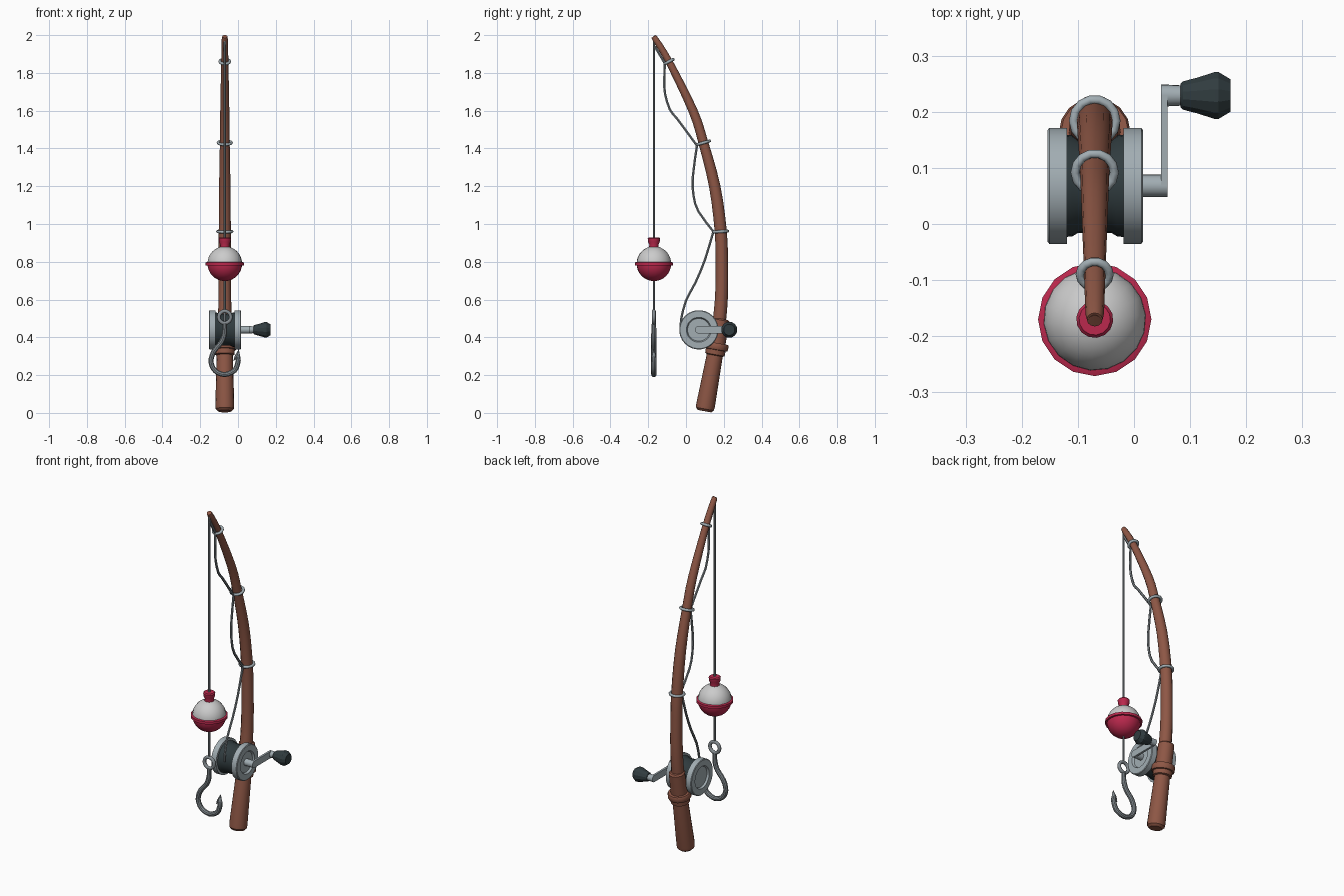
import bpy, bmesh, math
from mathutils import Vector

if "Cube" in bpy.data.objects:
    bpy.data.objects.remove(bpy.data.objects["Cube"])

CX = -0.07          # plane of the rod, line and float
LY = -0.17          # y of the hanging line
RY, RZ = 0.068, 0.44  # reel axle


def material(name, rgb):
    m = bpy.data.materials.new(name)
    m.diffuse_color = (*rgb, 1)
    m.use_nodes = True
    m.node_tree.nodes["Principled BSDF"].inputs["Base Color"].default_value = m.diffuse_color
    return m


WOOD = material("wood", (0.27, 0.095, 0.06))
METAL = material("metal", (0.36, 0.42, 0.45))
STEEL = material("steel", (0.23, 0.26, 0.28))
DARK = material("dark", (0.03, 0.045, 0.05))
RED = material("red", (0.5, 0.022, 0.075))
WHITE = material("white", (0.6, 0.6, 0.6))


def finish(ob, mat, angle=35):
    ob.data.materials.append(mat)
    bpy.ops.object.select_all(action='DESELECT')
    ob.select_set(True)
    bpy.context.view_layer.objects.active = ob
    bpy.ops.object.shade_smooth_by_angle(angle=math.radians(angle))
    return ob


def loft(name, rings, mat, sides=12, angle=35):
    """Skin circles given as (centre, side vector, up vector, radius)."""
    bm = bmesh.new()
    loops = []
    for c, u, v, r in rings:
        loops.append([bm.verts.new(c + r * (math.cos(t) * u + math.sin(t) * v))
                      for t in (2 * math.pi * i / sides for i in range(sides))])
    for a, b in zip(loops, loops[1:]):
        for i in range(sides):
            j = (i + 1) % sides
            bm.faces.new((a[i], a[j], b[j], b[i]))
    for loop, ring in ((loops[0], rings[0]), (loops[-1], rings[-1])):
        if ring[3] > 0:
            bm.faces.new(loop)
    bmesh.ops.remove_doubles(bm, verts=bm.verts, dist=1e-5)
    bmesh.ops.recalc_face_normals(bm, faces=bm.faces)
    me = bpy.data.meshes.new(name)
    bm.to_mesh(me)
    bm.free()
    ob = bpy.data.objects.new(name, me)
    bpy.context.collection.objects.link(ob)
    return finish(ob, mat, angle)


def lathe(name, origin, axis, profile, mat, sides=24, angle=35):
    axis = Vector(axis).normalized()
    u = axis.orthogonal().normalized()
    v = axis.cross(u)
    return loft(name, [(Vector(origin) + axis * h, u, v, r) for h, r in profile],
                mat, sides, angle)


def smooth_path(pts, n=3):
    """Catmull-Rom subdivision of tuples of any length."""
    p = [pts[0]] + list(pts) + [pts[-1]]
    out = []
    for a, b, c, d in zip(p, p[1:], p[2:], p[3:]):
        for k in range(n):
            t = k / n
            out.append(tuple(0.5 * (2 * y + (z - x) * t + (2 * x - 5 * y + 4 * z - w) * t * t
                                    + (3 * y - x - 3 * z + w) * t ** 3)
                             for x, y, z, w in zip(a, b, c, d)))
    return out + [pts[-1]]


def tube(name, pts, side, mat, sides=12):
    """Sweep along a planar path of (x, y, z, radius)."""
    side, rings = Vector(side), []
    for i, p in enumerate(pts):
        t = Vector(pts[min(i + 1, len(pts) - 1)][:3]) - Vector(pts[max(i - 1, 0)][:3])
        rings.append((Vector(p[:3]), side, t.normalized().cross(side), p[3]))
    return loft(name, rings, mat, sides)


def torus(name, loc, rot, major, minor, mat, seg=14):
    bpy.ops.mesh.primitive_torus_add(location=loc, rotation=rot, major_radius=major,
                                     minor_radius=minor, major_segments=seg, minor_segments=8)
    ob = bpy.context.object
    ob.name = name
    return finish(ob, mat, 50)


# Bent rod, tapering to the tip
rod = [(.157, .34, .036), (.178, .5, .035), (.188, .62, .034), (.19, .77, .033),
       (.184, .96, .032), (.152, 1.2, .03), (.092, 1.43, .026), (.037, 1.6, .024),
       (-.09, 1.86, .019), (-.163, 1.98, .016), (-.17, 1.992, .01)]
tube("rod", smooth_path([(CX, y, z, r) for y, z, r in rod]), (1, 0, 0), WOOD)

# Grip, collar and reel sleeve
grip_axis = (0, .18, .984)
lathe("grip", (CX, .098, .009), grip_axis,
      [(0, .036), (.012, .048), (.03, .05), (.33, .042)], WOOD, 16)
lathe("collar", (CX, .098, .009), grip_axis,
      [(.3, .042), (.305, .052), (.33, .053), (.332, .061), (.338, .064),
       (.36, .064), (.367, .06), (.367, .04)], WOOD, 16)
lathe("reel_sleeve", (CX, .098, .009), grip_axis,
      [(.365, .046), (.49, .044), (.497, .036)], WOOD, 16)

# Line guides around the rod
for i, (y, z, dy, dz, r) in enumerate([(.184, .96, -.05, .8, .038),
                                       (.092, 1.43, -.115, .4, .035),
                                       (-.09, 1.86, -.2, .38, .026)]):
    torus(f"line_guide_{i + 1}", (CX, y, z), (math.atan2(-dy, dz), 0, 0), r, .008, METAL)

# Line from reel through the guides, slack between them
slack = [[(-.027, .46), (-.025, .5), (0, .595), (.05, .69), (.1, .81), (.145, .96)],
         [(.145, .96), (.066, 1.066), (.04, 1.15), (.036, 1.25), (.058, 1.415)],
         [(.058, 1.415), (-.045, 1.555), (-.085, 1.605), (-.111, 1.69), (-.115, 1.76), (-.112, 1.85)],
         [(-.112, 1.85), (-.165, 1.94)]]
for i, s in enumerate(slack):
    tube(f"line_{i + 1}", smooth_path([(CX, y, z, .007) for y, z in s], 2),
         (1, 0, 0), STEEL, 6)
lathe("hanging_line", (CX, LY, .54), (0, 0, 1), [(0, .006), (1.44, .006)], STEEL, 6)

# Reel: two dished flanges and a drum
flange = [(-.02, 0), (-.02, .104), (.012, .104), (.015, .1), (.015, .066),
          (.004, .06), (.004, 0)]
for name, x, d in (("reel_flange_right", .001, 1), ("reel_flange_left", -.139, -1)):
    lathe(name, (x, RY, RZ), (d, 0, 0), flange, METAL, 28)
lathe("reel_drum", (-.13, RY, RZ), (1, 0, 0),
      [(0, .092), (.02, .09), (.03, .084), (.09, .084), (.1, .09), (.12, .092)], DARK, 24)

# Crank and knob
KY = .229
lathe("crank_axle", (0, RY, RZ), (1, 0, 0), [(0, .02), (.06, .02)], METAL, 14)
lathe("knob_peg", (.048, KY, RZ), (1, 0, 0), [(0, .02), (.04, .018)], METAL, 14)
bpy.ops.mesh.primitive_cube_add(size=1, location=(.054, (RY + KY) / 2, RZ))
arm = bpy.context.object
arm.name = "crank_arm"
arm.scale = (.012, KY - RY, .04)
finish(arm, METAL)
lathe("crank_knob", (.083, KY, RZ), (1, 0, 0),
      [(0, .022), (.004, .026), (.03, .033), (.06, .043), (.068, .043), (.089, .03)],
      DARK, 12, 25)

# Float: white top, red bottom, rim and cap
BZ, R = .79, .092
arc = [math.pi / 2 * i / 8 for i in range(9)]
for name, d, mat in (("float_top", 1, WHITE), ("float_bottom", -1, RED)):
    lathe(name, (CX, LY, BZ), (0, 0, d),
          [(R * math.sin(a), R * math.cos(a) if a < 1.57 else 0) for a in arc], mat, 18, 40)
lathe("float_rim", (CX, LY, BZ), (0, 0, 1),
      [(-.01, .09), (-.009, .101), (.006, .101), (.01, .09)], RED, 16)
lathe("float_cap", (CX, LY, BZ), (0, 0, 1),
      [(.08, .027), (.1, .024), (.115, .031), (.133, .033), (.139, .028)], RED, 14)

# Hook with eye and barb
torus("hook_eye", (CX, LY, .507), (math.pi / 2, 0, 0), .032, .01, STEEL, 16)
hook = [(-.07, .475, .011), (-.072, .42, .014), (-.088, .375, .014), (-.128, .325, .014),
        (-.143, .27, .014), (-.12, .222, .014), (-.07, .203, .014), (-.018, .225, .014),
        (0, .27, .014), (.001, .295, .012), (.003, .338, .001)]
tube("hook", smooth_path([(x, LY, z, r) for x, z, r in hook]), (0, 1, 0), STEEL, 10)
tube("hook_barb", [(.003, LY, .325, .006), (-.008, LY, .298, .01), (-.024, LY, .275, .001)],
     (0, 1, 0), STEEL, 8)
